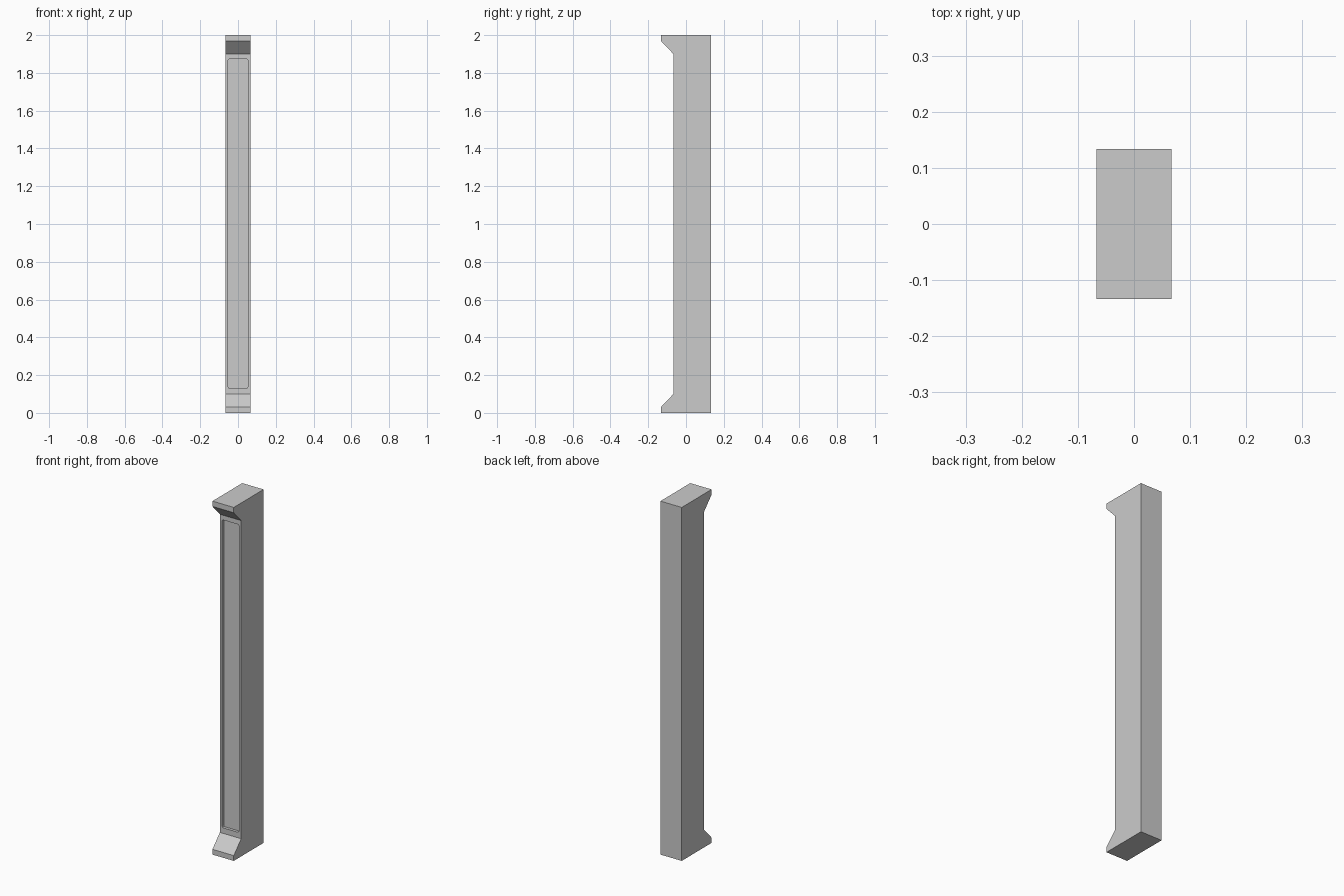
import bpy, bmesh
from mathutils import Vector

if "Cube" in bpy.data.objects:
    bpy.data.objects.remove(bpy.data.objects["Cube"])

HALF_W, DEPTH = 0.0667, 0.1333


def prism(name, points, direction):
    """Extrude a closed outline along a direction into a solid."""
    bm = bmesh.new()
    face = bm.faces.new([bm.verts.new(p) for p in points])
    ext = bmesh.ops.extrude_face_region(bm, geom=[face])
    verts = [v for v in ext["geom"] if isinstance(v, bmesh.types.BMVert)]
    bmesh.ops.translate(bm, verts=verts, vec=Vector(direction))
    bmesh.ops.recalc_face_normals(bm, faces=bm.faces)
    mesh = bpy.data.meshes.new(name)
    bm.to_mesh(mesh)
    bm.free()
    obj = bpy.data.objects.new(name, mesh)
    bpy.context.collection.objects.link(obj)
    return obj


# Pillar: side profile with a flared foot, mirrored for the head
lower = [(DEPTH, 0), (-DEPTH, 0), (-DEPTH, 0.03), (-0.0667, 0.10)]
profile = lower + [(y, 2 - z) for y, z in reversed(lower)]
pillar = prism("pillar", [(-HALF_W, y, z) for y, z in profile], (2 * HALF_W, 0, 0))

# Recessed front panel with small clipped corners
px, pz, c = 0.0525, 0.871, 0.007
corner = [(px, pz - c), (px - c * 0.3, pz - c * 0.3), (px - c, pz)]
outline = corner + [(-x, z) for x, z in reversed(corner)]
outline += [(-x, -z) for x, z in outline]
cutter = prism("panel_cutter", [(x, -0.10, z + 1.002) for x, z in outline],
               (0, 0.10 - 0.0667 + 0.016, 0))
cutter.hide_render = True

cut = pillar.modifiers.new("panel_recess", "BOOLEAN")
cut.operation = "DIFFERENCE"
cut.solver = "EXACT"
cut.object = cutter
bpy.context.view_layer.objects.active = pillar
bpy.ops.object.modifier_apply(modifier=cut.name)
bpy.data.objects.remove(cutter)
